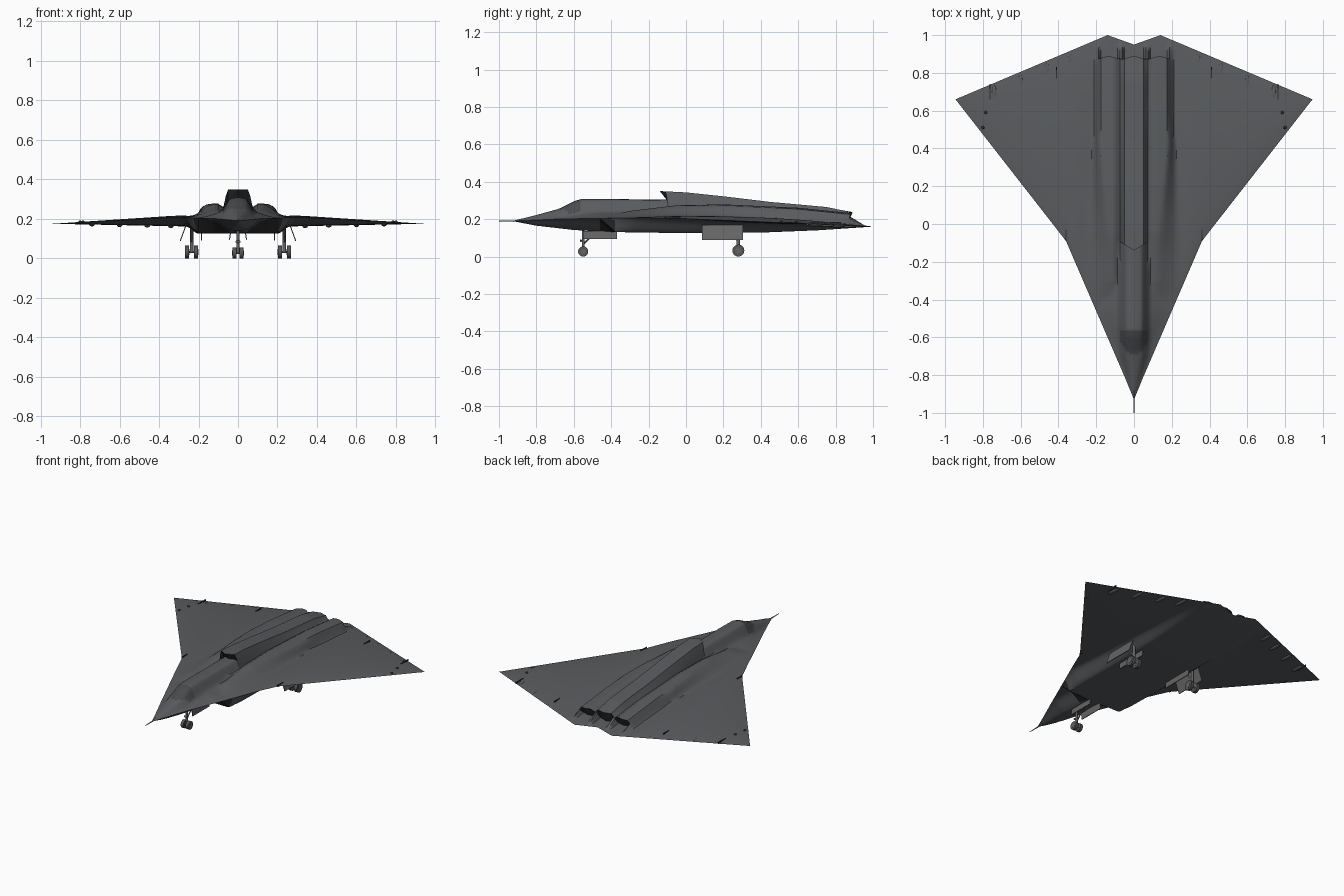
import bpy, bmesh, math

if "Cube" in bpy.data.objects:
    bpy.data.objects.remove(bpy.data.objects["Cube"], do_unlink=True)


def material(name, rgb):
    m = bpy.data.materials.new(name)
    m.use_nodes = True
    m.diffuse_color = (*rgb, 1)
    m.node_tree.nodes["Principled BSDF"].inputs["Base Color"].default_value = (*rgb, 1)
    return m


HULL = material("hull grey", (0.1, 0.106, 0.113))
DARK = material("duct black", (0.03, 0.03, 0.032))
GLASS = material("windshield grey", (0.065, 0.07, 0.073))
METAL = material("gear grey", (0.13, 0.13, 0.13))
TYRE = material("tyre grey", (0.09, 0.09, 0.09))


def lerp(a, b, t):
    return a + (b - a) * t


def interp(pts, v):
    if v <= pts[0][0]:
        return pts[0][1]
    for (a, p), (b, q) in zip(pts, pts[1:]):
        if v <= b:
            return lerp(p, q, (v - a) / (b - a))
    return pts[-1][1]


def smooth(a, b, v):
    if a == b:
        return float(v <= a)
    t = min(1, max(0, (v - a) / (b - a)))
    return t * t * (3 - 2 * t)


# Planform edges and section profiles
LEAD = [(0, -.93), (.045, -.82), (.36, -.09), (.945, .66)]
TRAIL = [(0, .95), (.14, 1), (.945, .66)]
LEAD_Z = [(0, .19), (.1, .2), (.3, .208), (.36, .206), (.945, .175)]
TRAIL_Z = [(0, .16), (.14, .16), (.945, .175)]
THICK = [(0, .03), (.3, .025), (.945, 0)]
FORE_Z = [(-.93, .19), (-.8, .222), (-.68, .255), (-.6, .295), (-.56, .308),
          (-.1, .305), (.2, .29), (.85, .19)]
SIDE_Z = [(-.5, .2), (-.3, .245), (-.05, .275), (.2, .28), (.6, .262), (.9, .232)]
SPINE_Z = [(-.14, .35), (0, .343), (.2, .322), (.45, .292), (.75, .265), (.88, .238)]
BELLY_Z = [(-.93, .19), (-.8, .165), (-.6, .142), (-.4, .131), (0, .125),
           (.4, .128), (.7, .14), (1, .16)]


def half_width(y):
    return interp([(b, a) for a, b in LEAD], y)


def wing(x, y):
    le, te = interp(LEAD, x), interp(TRAIL, x)
    t = min(1, max(0, (y - le) / max(te - le, 1e-6)))
    return (lerp(interp(LEAD_Z, x), interp(TRAIL_Z, x), t),
            interp(THICK, x) * max(0, 4 * t * (1 - t)) ** .8)


def divider(x):
    return 1 if .06 < x < .08 or .185 < x < .205 else 0


def chevron(x):
    return .02 * (1 - abs((x + .0675) % .135 - .0675) / .0675) if x < .2 else 0


def top_z(x, y, spine, tail):
    base, thick = wing(x, y)
    zw = base + thick
    hw = half_width(y)
    # forebody and canopy
    out = min(.09, .9 * hw)
    mask = .55 * smooth(out, out * .4, x) + .45 * smooth(min(.2, hw), 0, x)
    z = zw + max(0, interp(FORE_Z, y) - zw) * mask
    # side engine humps
    out = min(hw, interp([(-.1, .25), (.6, .214)], y))
    inner = min(out * .8, interp([(-.1, .12), (.6, .2)], y))
    zs = interp(SIDE_Z, y) - .1 * max(0, x - .1) - .02 * smooth(.11, .07, x)
    if y > -.5:
        z = max(z, zw + max(0, zs - zw) * smooth(out, inner, x))
    # spine behind the dorsal intake
    if spine:
        z = max(z, zw + max(0, interp(SPINE_Z, y) - zw) * smooth(.089, .05, x))
    if tail:
        z = lerp(zw, z, divider(x) * max(0, min(1, (.96 - y) / .1)))
    return z


def bottom_z(x, y):
    base, thick = wing(x, y)
    zw = base - .4 * thick
    hw = half_width(y)
    nose = smooth(min(.13, hw), min(.02, hw * .2), x)
    out = min(.28, hw)
    ducts = smooth(out, min(.2, out - .04), x) if y > -.46 else 0
    mask = max(nose, ducts * min(1, max(0, (y + .46) / .08)))
    mask *= min(1, max(0, interp(TRAIL, x) - y) / .05)
    return zw + min(0, interp(BELLY_Z, y) - zw) * mask


def top_point(x, row):
    kind, y = row
    a = abs(x)
    if kind in "ab":        # overhanging dorsal intake lip
        y = -.14 + .6 * min(a, .085)
        if kind == "a":
            m = smooth(.089, .05, a)
            y += .035 * m - .003 * (1 - m)
    if kind in "cd":        # toothed lip over the exhausts
        y = .87 + chevron(a)
        if kind == "d":
            y += -.03 if a < .2 and not divider(a) else .003
    y = min(interp(TRAIL, a), max(interp(LEAD, a), y))
    return x, y, top_z(a, y, kind in "bc" or row[1] > -.1, kind == "d" or row[1] > .89)


def bottom_point(x, row):
    a = abs(x)
    y = min(interp(TRAIL, a), max(interp(LEAD, a), row[1]))
    return x, y, bottom_z(a, y)


# Blended airframe: an upper and a lower skin sharing the planform edge
half = [i * .0125 for i in range(1, 29)] + [.36 + i * .0325 for i in range(19)] + [.14, .045]
half = sorted(min(v, .945) for v in half)
cols = [-v for v in reversed(half)] + [0] + half
ys = [-.93 + i * .015 for i in range(129)] + [-.565, 1]
upper = [("n", y) for y in ys if not (-.15 < y < -.08 or .835 < y < .9)]
upper += [("a", -.13), ("b", -.12), ("c", .86), ("d", .87)]
lower = [("n", y) for y in ys if not -.465 < y < -.375] + [("e", -.46), ("f", -.38)]
bm = bmesh.new()
for rows, point in ((upper, top_point), (lower, bottom_point)):
    rows.sort(key=lambda r: r[1])
    grid = [[bm.verts.new(point(x, r)) for r in rows] for x in cols]
    for c0, c1 in zip(grid, grid[1:]):
        for j in range(len(rows) - 1):
            f = bm.faces.new((c0[j], c1[j], c1[j + 1], c0[j + 1]))
            drop = abs(c0[j].co.z + c1[j].co.z - c0[j + 1].co.z - c1[j + 1].co.z) / 2
            p = f.calc_center_median()
            if rows[j][0] + rows[j + 1][0] in ("ab", "cd", "ef") and drop > .012:
                f.material_index = 1
            elif point is top_point and abs(p.x) < .075 and -.69 + 12 * p.x ** 2 < p.y < -.565:
                f.material_index = 2
bmesh.ops.remove_doubles(bm, verts=bm.verts, dist=1e-5)
bmesh.ops.recalc_face_normals(bm, faces=bm.faces)
mesh = bpy.data.meshes.new("airframe")
bm.to_mesh(mesh)
bm.free()
for m in (HULL, DARK, GLASS):
    mesh.materials.append(m)
airframe = bpy.data.objects.new("airframe", mesh)
bpy.context.collection.objects.link(airframe)


def finish(name, mat, size=None, rot=(0, 0, 0)):
    o = bpy.context.object
    o.name = name
    o.rotation_euler = rot
    if size:
        o.scale = size
    o.data.materials.append(mat)
    bpy.ops.object.shade_smooth_by_angle(angle=math.radians(35))
    return o


bpy.ops.object.select_all(action="DESELECT")
bpy.context.view_layer.objects.active = airframe
airframe.select_set(True)
bpy.ops.object.shade_smooth_by_angle(angle=math.radians(35))


def box(name, loc, size, mat, rot=(0, 0, 0)):
    bpy.ops.mesh.primitive_cube_add(size=1, location=loc)
    return finish(name, mat, size, rot)


def rod(name, loc, radius, length, mat, rot=(0, 0, 0), tip=None):
    bpy.ops.mesh.primitive_cone_add(vertices=20, radius1=radius, depth=length, location=loc,
                                    radius2=radius if tip is None else tip)
    return finish(name, mat, None, rot)


def pod(name, loc, size, mat):
    bpy.ops.mesh.primitive_uv_sphere_add(segments=16, ring_count=8, radius=1, location=loc)
    return finish(name, mat, size)


ACROSS, ALONG = (0, math.pi / 2, 0), (math.pi / 2, 0, 0)


def wheel_pair(name, x, y, radius, gap):
    for s in (-1, 1):
        rod(name + "_tyre", (x + s * gap, y, radius), radius, .02, TYRE, ACROSS)
        rod(name + "_hub", (x + s * gap, y, radius), radius * .5, .023, METAL, ACROSS)
    rod(name + "_axle", (x, y, radius), .005, gap * 2, METAL, ACROSS)


# Nose probe
rod("nose_probe", (0, -.96, .19), .004, .08, METAL, ALONG, .0015)

# Nose landing gear
wheel_pair("nose_wheel", 0, -.55, .027, .018)
rod("nose_strut", (0, -.55, .085), .007, .12, METAL)
rod("nose_brace", (0, -.515, .1), .004, .1, METAL, (math.radians(-45), 0, 0))
pod("landing_light", (0, -.562, .085), (.014, .006, .007), METAL)

for side, s in (("left", 1), ("right", -1)):
    # Landing gear and doors
    box(side + "_nose_door", (s * .04, -.46, .115), (.005, .18, .042), METAL, (0, s * -.15, 0))
    wheel_pair(side + "_main_wheel", s * .235, .28, .032, .023)
    rod(side + "_main_strut", (s * .235, .28, .1), .009, .14, METAL)
    rod(side + "_main_brace", (s * .235, .25, .115), .005, .1, METAL, (math.radians(40), 0, 0))
    box(side + "_main_outer_door", (s * .278, .195, .128), (.005, .22, .085), METAL, (0, s * -.35, 0))
    box(side + "_main_inner_door", (s * .185, .195, .112), (.005, .22, .045), METAL)

    # Wing fittings, actuator fairings and sensor studs
    for x, y, length in ((.41, .8, .06), (.763, .7, .08), (.36, -.06, .06)):
        zb, th = wing(x, y)
        box(side + "_wing_blade", (s * x, y, zb + th), (.005, length, .012), DARK)
    for x, y in ((.785, .59), (.8, .51)):
        zb, th = wing(x, y)
        pod(side + "_sensor_stud", (s * x, y, zb + th), (.008, .008, .008), DARK)
    for x in (.34, .46, .6, .74):
        y = interp(TRAIL, x) - .06
        pod(side + "_flap_fairing", (s * x, y, bottom_z(x, y)), (.014, .05, .01), HULL)
